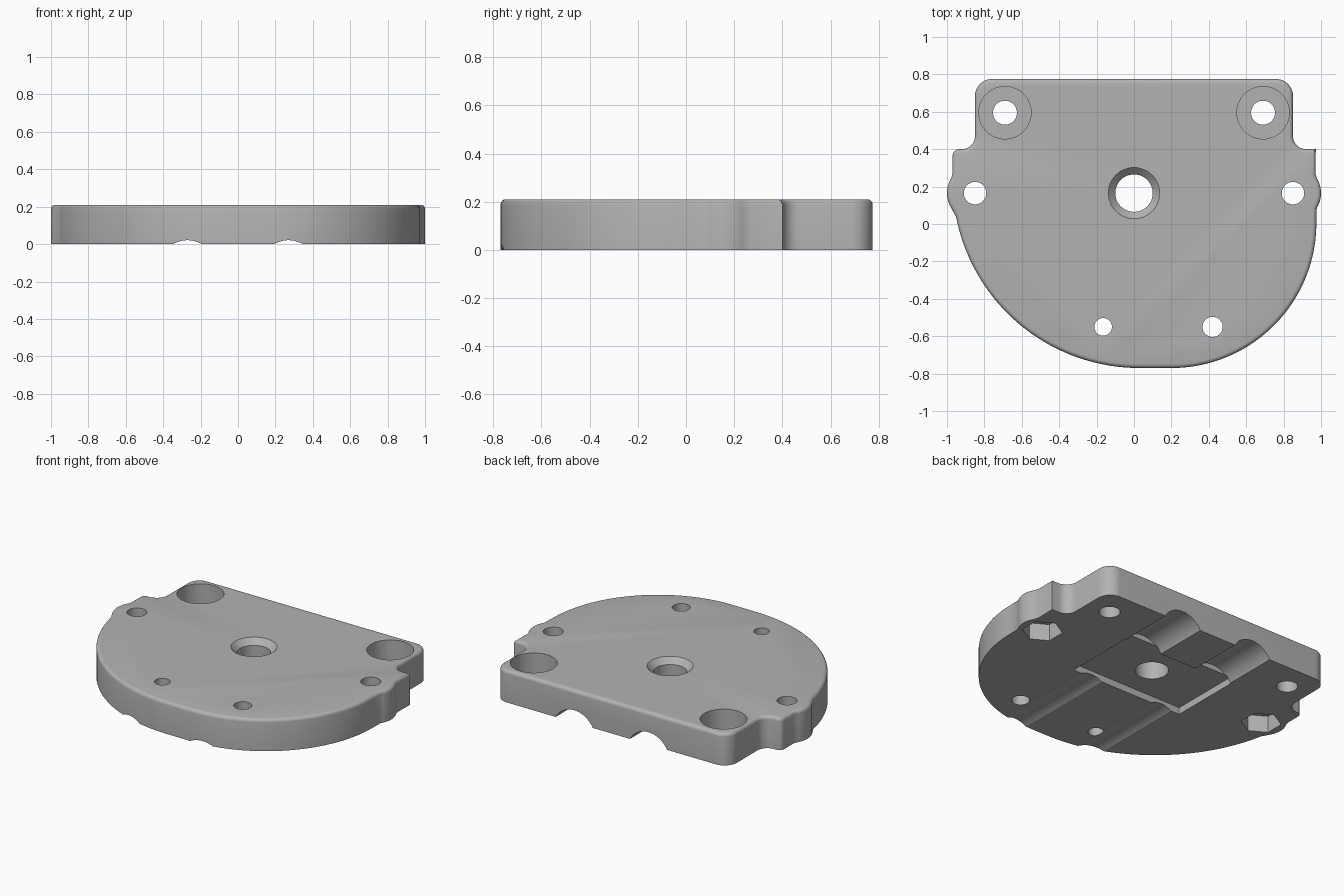
import bpy, bmesh
from math import sin, cos, radians, pi
from mathutils import Matrix, Vector

old = bpy.data.objects.get("Cube")
if old:
    bpy.data.objects.remove(old, do_unlink=True)

THICK = 0.21
HOLE_Y = 0.165

grey = bpy.data.materials.new("plain grey")
grey.use_nodes = True
colour = (0.45, 0.45, 0.45, 1)
grey.diffuse_color = colour
grey.node_tree.nodes["Principled BSDF"].inputs["Base Color"].default_value = colour


def arc(cx, cy, r, start, end, steps):
    angles = [radians(start + (end - start) * i / steps) for i in range(steps + 1)]
    return [(cx + r * cos(a), cy + r * sin(a)) for a in angles]


def finish(bm, name):
    bmesh.ops.recalc_face_normals(bm, faces=bm.faces)
    mesh = bpy.data.meshes.new(name)
    bm.to_mesh(mesh)
    bm.free()
    mesh.materials.append(grey)
    obj = bpy.data.objects.new(name, mesh)
    bpy.context.collection.objects.link(obj)
    return obj


# Plate outline: shoulder and screw lug of one side, from the back downwards
def side():
    pts = arc(0.76, 0.685, 0.09, 90, 0, 10)
    pts += arc(0.92, 0.47, 0.07, 180, 270, 8)
    return pts


def lug():
    return [(0.97, 0.27)] + arc(0.85, HOLE_Y, 0.15, 32, -32, 10)


right = side() + [(0.972, 0.40)] + lug() + arc(0.2, 0.005, 0.775, 0, -90, 40)
left = side() + arc(0.935, 0.365, 0.035, 90, 0, 5) + lug() + arc(-0.03, 0.23, 1.0, -11, -90, 40)
outline = right + [(-x, y) for x, y in reversed(left)]

bm = bmesh.new()
base = bm.faces.new([bm.verts.new((x, y, 0)) for x, y in outline])
top = bmesh.ops.extrude_face_region(bm, geom=[base])["geom"]
bmesh.ops.translate(bm, vec=(0, 0, THICK), verts=[v for v in top if isinstance(v, bmesh.types.BMVert)])
if base not in bm.faces[:] or not any(all(v.co.z == 0 for v in f.verts) for f in bm.faces):
    bm.faces.new([v for v in bm.verts if v.co.z == 0])
# Rounded upper rim
rim = [e for e in bm.edges if all(v.co.z > THICK - 0.001 for v in e.verts)]
bmesh.ops.bevel(bm, geom=rim, offset=0.022, segments=4, profile=0.5, affect='EDGES')
plate = finish(bm, "mounting_plate")

cutters = []


def drill(name, x, y, r, z0, z1, sides=48, r_top=None, turn=0):
    bm = bmesh.new()
    place = Matrix.Translation((x, y, (z0 + z1) / 2)) @ Matrix.Rotation(turn, 4, 'Z')
    bmesh.ops.create_cone(bm, cap_ends=True, segments=sides, radius1=r,
                          radius2=r_top or r, depth=z1 - z0, matrix=place)
    cutters.append(finish(bm, name))


def groove(name, x, z, r, y0, y1):
    bm = bmesh.new()
    place = Matrix.Translation((x, (y0 + y1) / 2, z)) @ Matrix.Rotation(pi / 2, 4, 'X')
    bmesh.ops.create_cone(bm, cap_ends=True, segments=64, radius1=r, radius2=r,
                          depth=y1 - y0, matrix=place)
    cutters.append(finish(bm, name))


# Central bore with countersink
drill("centre_bore", 0, HOLE_Y, 0.1, -0.1, 0.4)
drill("centre_countersink", 0, HOLE_Y, 0.09, THICK - 0.047, THICK + 0.02, r_top=0.157)

# Underside pocket
bm = bmesh.new()
bmesh.ops.create_cube(bm, size=1, matrix=Matrix.Translation((0, HOLE_Y + 0.005, 0))
                      @ Matrix.Diagonal((0.82, 0.48, 0.09, 1)))
cutters.append(finish(bm, "square_pocket"))

# Mirrored holes, nut pockets and rod grooves
for label, s in (("left", 1), ("right", -1)):
    drill(label + "_back_hole", s * 0.69, 0.595, 0.064, -0.1, 0.4)
    drill(label + "_counterbore", s * 0.69, 0.595, 0.14, 0.08, 0.4, sides=64)
    drill(label + "_side_hole", s * 0.85, HOLE_Y, 0.06, -0.1, 0.4)
    drill(label + "_nut_pocket", s * 0.85, HOLE_Y, 0.12, -0.1, 0.11, sides=6, turn=0)
    groove(label + "_back_groove", s * 0.27, -0.074, 0.154, 0.405, 1.0)
    groove(label + "_front_groove", s * 0.27, -0.13, 0.151, -1.0, 0.0)

# Front holes
drill("front_right_hole", -0.165, -0.55, 0.047, -0.1, 0.4)
drill("front_left_hole", 0.42, -0.55, 0.054, -0.1, 0.4)

# Cut everything out of the plate
bpy.ops.object.select_all(action='DESELECT')
bpy.context.view_layer.objects.active = plate
plate.select_set(True)
for cutter in cutters:
    cutter.hide_render = True
    mod = plate.modifiers.new(cutter.name, 'BOOLEAN')
    mod.operation = 'DIFFERENCE'
    mod.solver = 'EXACT'
    mod.object = cutter
    bpy.ops.object.modifier_apply(modifier=mod.name)
for cutter in cutters:
    bpy.data.objects.remove(cutter, do_unlink=True)

bpy.ops.object.shade_smooth_by_angle(angle=radians(30))
